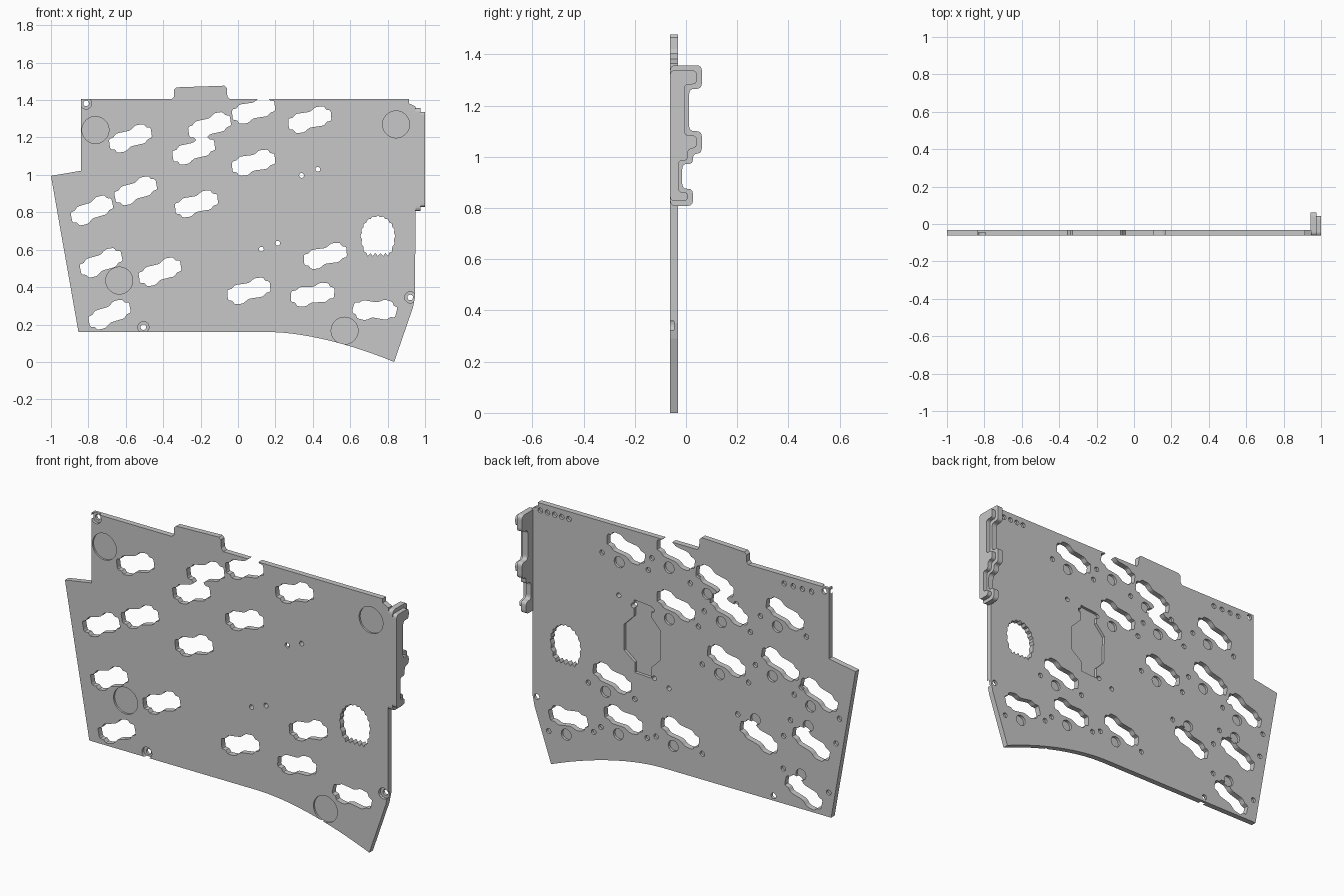
import bpy, bmesh, math
from mathutils import Matrix, Vector

cube = bpy.data.objects.get("Cube")
if cube:
    bpy.data.objects.remove(cube, do_unlink=True)

FRONT, BACK = -0.062, -0.031

grey = bpy.data.materials.new("case grey")
grey.use_nodes = True
grey.diffuse_color = (0.57, 0.57, 0.57, 1)
grey.node_tree.nodes["Principled BSDF"].inputs["Base Color"].default_value = grey.diffuse_color

cutters = bpy.data.collections.new("cutters")
bpy.context.scene.collection.children.link(cutters)


def prism(name, points, start, end, axis="y", collection=None):
    """Extrude a flat outline along y (points are x, z) or x (points are y, z)."""
    place = (lambda p, d: (p[0], d, p[1])) if axis == "y" else (lambda p, d: (d, p[0], p[1]))
    bm = bmesh.new()
    near = [bm.verts.new(place(p, start)) for p in points]
    far = [bm.verts.new(place(p, end)) for p in points]
    bm.faces.new(near)
    bm.faces.new(far[::-1])
    for i in range(len(points)):
        j = (i + 1) % len(points)
        bm.faces.new((near[j], near[i], far[i], far[j]))
    bmesh.ops.recalc_face_normals(bm, faces=bm.faces)
    mesh = bpy.data.meshes.new(name)
    bm.to_mesh(mesh)
    bm.free()
    mesh.materials.append(grey)
    obj = bpy.data.objects.new(name, mesh)
    (collection or bpy.context.scene.collection).objects.link(obj)
    obj.hide_render = collection is not None
    return obj


def rounded(points, radius, steps=4):
    """Soften every corner of an outline."""
    result = []
    for i, p in enumerate(points):
        p = Vector(p)
        before = Vector(points[i - 1]) - p
        after = Vector(points[(i + 1) % len(points)]) - p
        a = p + before.normalized() * min(radius, before.length * 0.45)
        b = p + after.normalized() * min(radius, after.length * 0.45)
        for s in range(steps + 1):
            t = s / steps
            result.append(tuple(a * (1 - t) ** 2 + p * 2 * t * (1 - t) + b * t * t))
    return result


def cut(name, points, start=FRONT - 0.05, end=BACK + 0.05):
    return prism(name, points, start, end, "y", cutters)


def circle(x, z, r, n=20):
    return [(x + r * math.cos(math.tau * i / n), z + r * math.sin(math.tau * i / n))
            for i in range(n)]


def blind(x, z, r, depth=0.014, n=20):
    cut("back_hole", circle(x, z, r, n), BACK - depth)


# Main plate outline, with the top tab and the curved lower edge
outline = [(-1, 0.995), (-0.84, 1.022), (-0.84, 1.405), (-0.355, 1.405), (-0.343, 1.418),
           (-0.343, 1.455), (-0.33, 1.468), (-0.072, 1.477), (-0.06, 1.465),
           (-0.057, 1.42), (-0.045, 1.405), (0.915, 1.405), (0.915, 1.382), (0.95, 1.365),
           (0.947, 0.35), (0.935, 0.29), (0.835, 0)]
for i in range(1, 13):
    t = i / 12
    outline.append((0.835 - 0.665 * t, 0.16 * (1 - (1 - t) ** 1.7)))
outline.append((-0.853, 0.16))
plate = prism("bottom_plate", outline, FRONT, BACK)

# Switch socket openings: x, z, tilt, side of the locating holes
half = [(0.115, -0.015), (0.115, 0.045), (0.09, 0.045), (0.083, 0.066),
        (0.035, 0.066), (0.005, 0.042), (-0.075, 0.036), (-0.09, 0.015)]
socket = rounded(half + [(-x, -z) for x, z in half], 0.012, 2)
sockets = [(-0.575, 1.195, 8, -1), (-0.152, 1.26, 8, -1), (-0.237, 1.13, 8, -1),
           (0.083, 1.345, 4, -1), (0.384, 1.295, 4, -1), (0.083, 1.065, 3, -1),
           (-0.547, 0.915, 10, -1), (-0.781, 0.81, 12, -1), (-0.222, 0.845, 5, -1),
           (-0.732, 0.53, 11, 1), (-0.417, 0.482, 9, 1), (0.058, 0.38, 4, -1),
           (0.467, 0.567, 3, -1), (0.399, 0.36, -3, -1), (0.731, 0.278, -14, -1),
           (-0.687, 0.253, 12, 1)]
for x, z, tilt, side in sockets:
    turn = Matrix.Rotation(math.radians(tilt), 2)

    def at(p):
        q = turn @ Vector(p)
        return x + q.x, z + q.y

    cut("socket_opening", [at(p) for p in socket])
    blind(*at((0.035, 0.087 * side)), 0.03)
    for offset in (-0.14, 0.14):
        blind(*at((offset, 0.07 * side)), 0.014, n=12)

# Jagged round opening with a flattened lower edge
teeth = []
for i in range(40):
    a = math.tau * i / 40
    r = 0.97 if i % 2 else 1.05
    tall = 0.103 if math.sin(a) > 0 else 0.135
    teeth.append((0.748 + 0.089 * r * math.cos(a),
                  max(0.675 + tall * r * math.sin(a), 0.566 + 0.016 * (i % 2))))
cut("jagged_opening", teeth)

# Round foot recesses on the front
for x, z in ((-0.762, 1.24), (0.845, 1.27), (-0.635, 0.435), (0.57, 0.167)):
    cut("foot_recess", circle(x, z, 0.072, 40), end=FRONT + 0.01)

# Counterbored screw holes at the edges
for x, z in ((-0.812, 1.382), (0.921, 0.345), (-0.506, 0.186)):
    cut("screw_head", circle(x, z, 0.03), end=FRONT + 0.016)
    cut("screw_hole", circle(x, z, 0.015))

# Small through holes around the controller
for x, z in ((0.34, 0.997), (0.427, 1.03), (0.125, 0.603), (0.212, 0.635)):
    cut("pin_hole", circle(x, z, 0.013, 16))

# Shallow controller pocket on the back
cut("controller_pocket",
    [(0.335, 1.03), (0.23, 1.02), (0.23, 0.96), (0.175, 0.9), (0.18, 0.74), (0.23, 0.69),
     (0.23, 0.63), (0.33, 0.635), (0.33, 0.69), (0.395, 0.74), (0.395, 0.88), (0.335, 0.94)],
    BACK - 0.016)

# Rows of small back holes along the upper edge
for i in range(5):
    blind(0.9 - 0.043 * i, 1.365, 0.014, n=12)
for i in range(4):
    blind(-0.57 - 0.055 * i, 1.36, 0.014, n=12)

# Carve the plate, then drop the cutters
carve = plate.modifiers.new("carve", "BOOLEAN")
carve.operation = "DIFFERENCE"
carve.solver = "EXACT"
carve.operand_type = "COLLECTION"
carve.collection = cutters
carve.use_self = True
bpy.context.view_layer.objects.active = plate
plate.select_set(True)
bpy.ops.object.modifier_apply(modifier="carve")
for obj in list(cutters.objects):
    bpy.data.objects.remove(obj, do_unlink=True)
bpy.data.collections.remove(cutters)

# Side wall: notched inner layer and a smaller outer layer, both with soft corners
inner = [(FRONT, 1.357), (0.062, 1.357), (0.062, 1.265), (0.012, 1.265), (0.012, 1.1),
         (0.062, 1.1), (0.062, 1.015), (0.027, 1.01), (0.027, 0.972), (-0.015, 0.972),
         (-0.015, 0.875), (0.027, 0.875), (0.027, 0.808), (FRONT, 0.808)]
outer = [(FRONT, 1.337), (0.042, 1.337), (0.042, 1.283), (-0.006, 1.283), (-0.006, 1.083),
         (0.042, 1.083), (0.042, 1.035), (0.007, 1.03), (0.007, 0.985), (-0.03, 0.985),
         (-0.03, 0.862), (0.007, 0.862), (0.007, 0.828), (FRONT, 0.828)]
prism("side_wall_inner", rounded(inner, 0.022), 0.945, 0.976, "x")
prism("side_wall_outer", rounded(outer, 0.018), 0.976, 1.0, "x")
